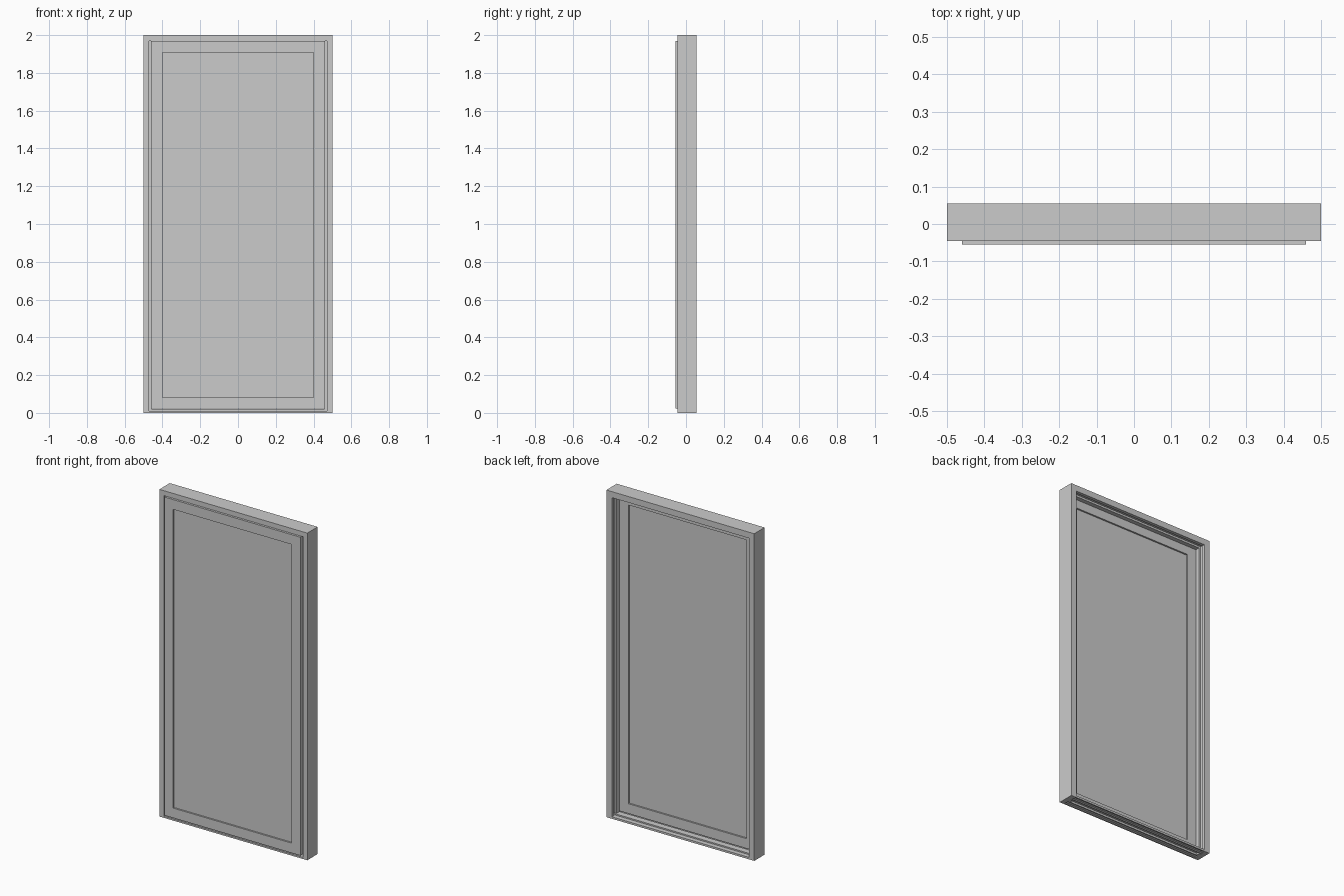
import bpy, bmesh

if "Cube" in bpy.data.objects:
    bpy.data.objects.remove(bpy.data.objects["Cube"])


def finish(name, bm):
    bmesh.ops.recalc_face_normals(bm, faces=bm.faces)
    mesh = bpy.data.meshes.new(name)
    bm.to_mesh(mesh)
    bm.free()
    obj = bpy.data.objects.new(name, mesh)
    bpy.context.collection.objects.link(obj)
    return obj


def mitred_frame(name, half_w, z0, z1, profile, closed):
    """Sweep a (inset, y) profile round a rectangle; open = no bottom rail."""
    bm = bmesh.new()
    rings = []
    for sx, base, top in ((-1, z0, 0), (-1, z1, -1), (1, z1, -1), (1, z0, 0)):
        sz = top if top else (1 if closed else 0)
        rings.append([bm.verts.new((sx * (half_w - d), y, base + sz * d))
                      for d, y in profile])
    n = len(profile)
    for i in range(4 if closed else 3):
        a, b = rings[i], rings[(i + 1) % 4]
        for j in range(n):
            k = (j + 1) % n
            bm.faces.new((a[j], a[k], b[k], b[j]))
    if not closed:
        bm.faces.new(rings[0])
        bm.faces.new(rings[3])
    return finish(name, bm)


def extrude_x(name, half_w, profile):
    """Extrude a (y, z) profile along x."""
    bm = bmesh.new()
    face = bm.faces.new([bm.verts.new((-half_w, y, z)) for y, z in profile])
    ext = bmesh.ops.extrude_face_region(bm, geom=[face])
    verts = [v for v in ext["geom"] if isinstance(v, bmesh.types.BMVert)]
    bmesh.ops.translate(bm, verts=verts, vec=(2 * half_w, 0, 0))
    return finish(name, bm)


def box(name, x, y0, y1, z0, z1):
    return extrude_x(name, x, [(y0, z0), (y1, z0), (y1, z1), (y0, z1)])


# Outer frame: two jambs and head with rebate, stop and seal groove
mitred_frame("door_frame", 0.5, 0, 2, [
    (0, -0.045), (0.03, -0.045), (0.03, -0.012), (0.042, -0.012),
    (0.042, 0.015), (0.03, 0.015), (0.03, 0.035), (0.037, 0.035),
    (0.037, 0.055), (0, 0.055)], False)

# Door leaf: mitred stiles and rails
mitred_frame("door_leaf", 0.46, 0.022, 1.968, [
    (0, -0.055), (0.06, -0.055), (0.06, -0.015), (0, -0.015)], True)

# Panel set slightly back from both faces of the leaf
box("door_panel", 0.402, -0.045, -0.025, 0.08, 1.91)

# Threshold: stepped sill with hollow ribs underneath
extrude_x("threshold", 0.47, [
    (-0.045, 0), (-0.035, 0), (-0.035, 0.006), (-0.012, 0.006),
    (-0.012, 0), (-0.006, 0), (-0.006, 0.012), (0.02, 0.012),
    (0.02, 0), (0.026, 0), (0.026, 0.006), (0.047, 0.006),
    (0.047, 0), (0.055, 0), (0.055, 0.012), (0.026, 0.012),
    (0.026, 0.02), (-0.012, 0.02), (-0.012, 0.01), (-0.045, 0.01)])
